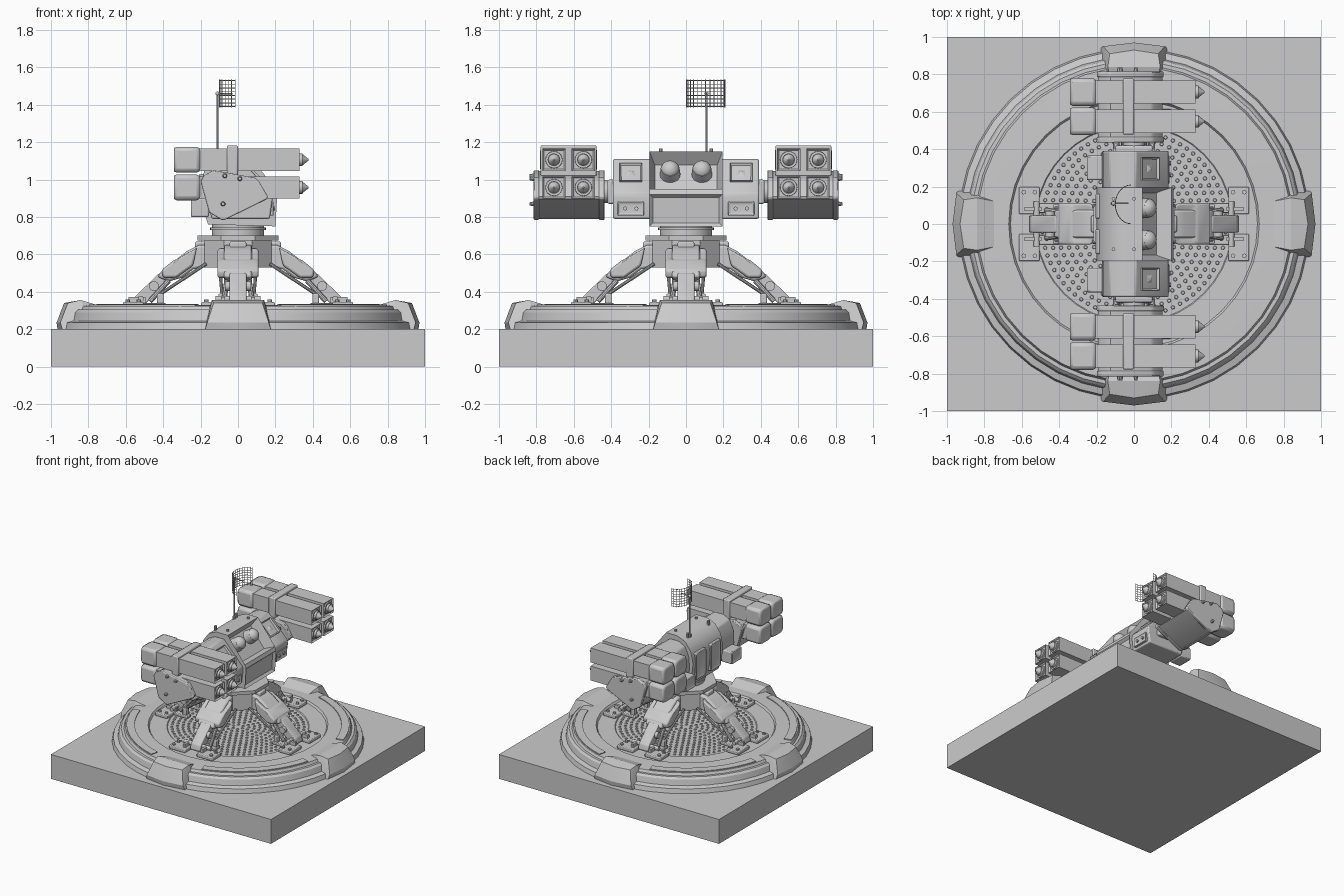
import bpy, bmesh, math
from mathutils import Matrix, Vector

if "Cube" in bpy.data.objects:
    bpy.data.objects.remove(bpy.data.objects["Cube"])

grey = bpy.data.materials.new("plain_grey")
grey.diffuse_color = (0.6, 0.6, 0.6, 1)
grey.use_nodes = True
grey.node_tree.nodes["Principled BSDF"].inputs["Base Color"].default_value = grey.diffuse_color
M = Matrix()          # current placement, changed by the loops for repeats


def finish(name, bm, bevel=0, angle=35):
    bm.transform(M)
    bmesh.ops.recalc_face_normals(bm, faces=bm.faces[:])
    me = bpy.data.meshes.new(name)
    bm.to_mesh(me)
    bm.free()
    me.materials.append(grey)
    me.shade_smooth()
    me.set_sharp_from_angle(angle=math.radians(angle))
    ob = bpy.data.objects.new(name, me)
    bpy.context.collection.objects.link(ob)
    if bevel:
        m = ob.modifiers.new("bevel", 'BEVEL')
        m.width, m.segments, m.limit_method = bevel, 2, 'ANGLE'
    return ob


def inset_facing(bm, direction, thickness, depth):
    """Sink a panel into the face that points most along direction."""
    bmesh.ops.recalc_face_normals(bm, faces=bm.faces[:])
    bm.normal_update()
    f = max(bm.faces, key=lambda f: f.normal.dot(Vector(direction).normalized()))
    bmesh.ops.inset_individual(bm, faces=[f], thickness=thickness, depth=depth, use_even_offset=True)


def box(name, c, s, tilt=0, bevel=0, insets=()):
    """Box; tilt is degrees about y, lifting the +x face upward."""
    bm = bmesh.new()
    bmesh.ops.create_cube(bm, size=1)
    bm.transform(Matrix.Translation(c) @ Matrix.Rotation(math.radians(-tilt), 4, 'Y') @ Matrix.Diagonal((*s, 1)))
    for i in insets:
        inset_facing(bm, *i)
    return finish(name, bm, bevel)


def rod(name, a, b, r1, r2=None, n=16):
    a, b = Vector(a), Vector(b)
    bm = bmesh.new()
    bmesh.ops.create_cone(bm, cap_ends=True, segments=n, radius1=r1,
                          radius2=r1 if r2 is None else r2, depth=(b - a).length)
    bm.transform(Matrix.Translation((a + b) / 2) @ (b - a).to_track_quat('Z', 'Y').to_matrix().to_4x4())
    return finish(name, bm)


def ball(name, c, r):
    bm = bmesh.new()
    bmesh.ops.create_uvsphere(bm, u_segments=16, v_segments=10, radius=r)
    bm.transform(Matrix.Translation(c))
    return finish(name, bm)


def prism(name, profile, y0, y1, bevel=0, insets=(), angle=35):
    """Side profile in (x, z), pulled from y0 to y1."""
    bm = bmesh.new()
    f = bm.faces.new([bm.verts.new((x, y0, z)) for x, z in profile])
    ext = bmesh.ops.extrude_face_region(bm, geom=[f])
    bmesh.ops.translate(bm, vec=(0, y1 - y0, 0),
                        verts=[v for v in ext['geom'] if isinstance(v, bmesh.types.BMVert)])
    for i in insets:
        inset_facing(bm, *i)
    return finish(name, bm, bevel, angle)


def lathe(name, profile, n, a0=0, a1=360, closed=False):
    """Turn an (r, z) profile round the z axis, fully or through an arc."""
    bm = bmesh.new()
    full = a1 - a0 == 360
    rows = []
    for i in range(n if full else n + 1):
        a = math.radians(a0 + (a1 - a0) * i / n)
        rows.append([bm.verts.new((r * math.cos(a), r * math.sin(a), z)) for r, z in profile])
    k = len(profile)
    for i in range(n):
        p, q = rows[i], rows[(i + 1) % len(rows)]
        for j in range(k if closed else k - 1):
            bm.faces.new((p[j], q[j], q[(j + 1) % k], p[(j + 1) % k]))
    if closed and not full:
        bm.faces.new(rows[0])
        bm.faces.new(rows[-1])
    if not closed:
        bm.faces.new([r[0] for r in rows])
        bm.faces.new([r[-1] for r in rows])
    return finish(name, bm, angle=20)


# ground slab and stepped round platform
box("ground_slab", (0, 0, 0.1), (2, 2, 0.2))
lathe("platform", [(0.94, 0.195), (0.93, 0.235), (0.895, 0.245), (0.885, 0.29), (0.87, 0.305), (0.85, 0.305),
                   (0.84, 0.325), (0.69, 0.33), (0.67, 0.33), (0.66, 0.315), (0.53, 0.315), (0.525, 0.31),
                   (0.1, 0.31)], 40)
bm = bmesh.new()                                     # floor studs in rings
for ring in range(1, 13):
    n = ring * 6
    for i in range(n):
        a = 2 * math.pi * i / n
        bmesh.ops.create_cone(bm, cap_ends=True, segments=8, radius1=0.011, radius2=0.008, depth=0.008,
                              matrix=Matrix.Translation((0.041 * ring * math.cos(a), 0.041 * ring * math.sin(a), 0.313)))
finish("floor_studs", bm)

# four-fold parts: edge pads, trim arcs and legs
for q in range(4):
    M = Matrix.Rotation(math.radians(90 * q), 4, 'Z')
    bm = bmesh.new()
    for x, y, z in [(0.74, 0.12, 0.325), (0.84, 0.14, 0.356), (0.91, 0.13, 0.34), (0.79, 0.185, 0.2),
                    (0.94, 0.175, 0.2), (0.95, 0.165, 0.235)]:
        bm.verts.new((x, y, z))
        bm.verts.new((x, -y, z))
    for p in [(0.965, 0, 0.2), (0.97, 0, 0.235), (0.93, 0, 0.34)]:
        bm.verts.new(p)
    bmesh.ops.convex_hull(bm, input=bm.verts[:])
    finish("edge_pad", bm, angle=15)
    lathe("trim_arc", [(0.77, 0.32), (0.77, 0.334), (0.83, 0.332), (0.83, 0.315)], 10, 16, 74, True)
    # leg: broad thigh, narrow shin, struts and split feet
    prism("leg_upper", [(0.13, 0.65), (0.21, 0.65), (0.27, 0.62), (0.34, 0.565), (0.41, 0.51), (0.43, 0.48),
                        (0.37, 0.455), (0.3, 0.475), (0.24, 0.52), (0.13, 0.54)], -0.075, 0.075, 0.012)
    prism("leg_cover", [(0.22, 0.64), (0.34, 0.572), (0.41, 0.515), (0.4, 0.475), (0.33, 0.475), (0.24, 0.54)],
          -0.11, 0.11, 0.012, [((0.5, 0, 0.87), 0.03, -0.012)])
    prism("leg_lower", [(0.38, 0.5), (0.42, 0.5), (0.55, 0.375), (0.56, 0.33), (0.5, 0.33), (0.37, 0.46)],
          -0.045, 0.045, 0.006)
    rod("ankle_pin", (0.45, -0.07, 0.43), (0.45, 0.07, 0.43), 0.026)
    box("hip_bracket", (0.2, 0, 0.62), (0.06, 0.09, 0.1), 0, 0.01)
    rod("foot_bar", (0.52, -0.12, 0.362), (0.52, 0.12, 0.362), 0.016)
    for s in (1, -1):
        rod("brace_rod", (0.17, 0.1 * s, 0.55), (0.42, 0.085 * s, 0.385), 0.009, n=10)
        rod("lower_strut", (0.37, 0.06 * s, 0.46), (0.47, 0.075 * s, 0.35), 0.014, n=10)
        box("foot_plate", (0.56, 0.125 * s, 0.33), (0.11, 0.145, 0.03), 0, 0.006)
        box("foot_toe", (0.45, 0.085 * s, 0.327), (0.13, 0.05, 0.024), 0, 0.005)
        box("foot_lug", (0.415, 0.085 * s, 0.36), (0.035, 0.04, 0.06), 0, 0.006)
        box("foot_rib", (0.54, 0.08 * s, 0.355), (0.09, 0.02, 0.035))
        for x in (0.53, 0.59):
            rod("foot_bolt", (x, 0.17 * s, 0.34), (x, 0.17 * s, 0.358), 0.012, n=8)

# hub and neck
M = Matrix.Rotation(math.radians(22.5), 4, 'Z')
rod("hub", (0, 0, 0.53), (0, 0, 0.68), 0.195, n=8)
rod("hub_plate", (0, 0, 0.675), (0, 0, 0.702), 0.235, n=8)
M = Matrix()
rod("neck", (0, 0, 0.7), (0, 0, 0.77), 0.14, n=32)
rod("neck_collar", (0, 0, 0.73), (0, 0, 0.745), 0.15, n=32)

# central body, with sunken viewing window and lower panel on the +x side
prism("body", [(-0.16, 0.76), (0.2, 0.75), (0.21, 0.92), (0.2, 0.95), (0.045, 1.15), (-0.06, 1.15),
               (-0.13, 1.12), (-0.18, 1.05), (-0.2, 0.96), (-0.19, 0.85)], -0.195, 0.195, 0,
      [((0.2, 0, 0.155), 0.028, -0.08), ((1, 0, -0.05), 0.018, -0.018)])
for s in (1, -1):
    M = Matrix.Diagonal((1, s, 1, 1))
    ball("lens", (0.07, 0.085, 1.05), 0.052)
    rod("lens_rim", (0.03, 0.085, 1.02), (0.085, 0.085, 1.06), 0.056, 0.05)
    box("back_panel", (-0.19, 0.095, 0.92), (0.04, 0.13, 0.22), 0, 0.008, [((-1, 0, 0), 0.02, -0.01)])
    for x in (-0.11, 0):
        rod("body_bolt", (x, 0.135, 1.12), (x, 0.135, 1.165), 0.01, n=8)
    # shoulder boxes
    prism("shoulder", [(-0.14, 0.79), (0.17, 0.79), (0.185, 0.9), (0.18, 0.93), (0.01, 1.11), (-0.07, 1.11),
                       (-0.13, 1.08), (-0.165, 1.0), (-0.17, 0.9)], 0.19, 0.39, 0.008)
    box("vent_frame", (0.082, 0.295, 1.033), (0.025, 0.12, 0.13), 45, 0, [((1, 0, 1), 0.014, -0.02)])
    M = M @ Matrix.Translation((0.072, 0.295, 1.023)) @ Matrix.Rotation(math.radians(45), 4, 'Y') \
        @ Matrix.Rotation(math.radians(45), 4, 'Z')
    rod("vent_pyramid", (0, 0, 0), (0, 0, 0.025), 0.062, 0.006, n=4)
    M = Matrix.Diagonal((1, s, 1, 1))
    box("shoulder_panel", (0.18, 0.295, 0.845), (0.025, 0.14, 0.075), 0, 0.005, [((1, 0, 0), 0.012, -0.008)])
    for y in (0.265, 0.325):
        rod("panel_bolt", (0.18, y, 0.845), (0.198, y, 0.845), 0.011, n=8)
    box("rear_box", (-0.205, 0.3, 0.85), (0.1, 0.13, 0.1), 0, 0.008, [((-1, 0, 0), 0.02, -0.01)])
    # axle and tilted launcher mount
    rod("axle", (0, 0.36, 0.935), (0, 0.45, 0.935), 0.06)
    box("axle_block", (0, 0.4, 0.935), (0.2, 0.04, 0.13), 0, 0.01)
    mount = [(-0.2, 0.99), (-0.185, 1.02), (-0.13, 1.05), (0.09, 1.01), (0.11, 0.995), (0.16, 0.91), (0.155, 0.895),
             (-0.07, 0.785), (-0.09, 0.785), (-0.155, 0.825)]
    prism("mount", [(x * 0.96, 0.92 + (z - 0.92) * 0.96) for x, z in mount], 0.44, 0.81)
    prism("mount_flange", mount, 0.435, 0.465, 0.004)
    prism("mount_cap", mount, 0.785, 0.815, 0.006)
    for x, z in ((-0.07, 1.02), (0.01, 1.005), (-0.08, 0.87)):
        rod("cap_bolt", (x, 0.81, z), (x, 0.838, z), 0.014, 0.008, n=10)
    # four launch tubes with nose cones
    for y in (0.549, 0.706):
        for z in (0.958, 1.106):
            box("launch_tube", (0.06, y, z), (0.54, 0.124, 0.118), 0, 0, [((1, 0, 0), 0.009, -0.012)])
            box("tube_rear", (-0.275, y, z), (0.15, 0.148, 0.138), 0, 0.022, [((-1, 0, 0), 0.03, -0.012)])
            rod("nose_collar", (0.3, y, z), (0.327, y, z), 0.048, 0.045)
            rod("nose_base", (0.3, y, z), (0.345, y, z), 0.034)
            rod("nose_cone", (0.345, y, z), (0.378, y, z), 0.03, 0.004)
    box("tube_strap", (-0.03, 0.628, 1.1), (0.06, 0.3, 0.165), 0, 0.008)

# mast and curved mesh antenna
M = Matrix()
rod("mast", (-0.11, 0.11, 1.08), (-0.11, 0.11, 1.46), 0.006, n=10)
rod("mast_foot", (-0.11, 0.11, 1.1), (-0.11, 0.11, 1.15), 0.013, n=10)
rod("antenna_feed", (-0.115, 0.11, 1.46), (-0.03, 0.11, 1.46), 0.004, n=8)
ball("mast_joint", (-0.11, 0.11, 1.46), 0.011)
cu = bpy.data.curves.new("antenna_mesh", 'CURVE')
cu.dimensions, cu.bevel_depth, cu.bevel_resolution = '3D', 0.0022, 0
arc = [(-0.015 - 0.085 * math.sin(a), 0.105 + 0.104 * math.cos(a)) for a in [math.pi * i / 14 for i in range(15)]]
lines = [[(x, y, 1.39 + 0.14 * k / 7) for x, y in arc] for k in range(8)]
lines += [[(x, y, 1.385), (x, y, 1.535)] for x, y in arc]
for pts in lines:
    sp = cu.splines.new('POLY')
    sp.points.add(len(pts) - 1)
    for p, co in zip(sp.points, pts):
        p.co = (*co, 1)
cu.materials.append(grey)
bpy.context.collection.objects.link(bpy.data.objects.new("antenna_mesh", cu))
